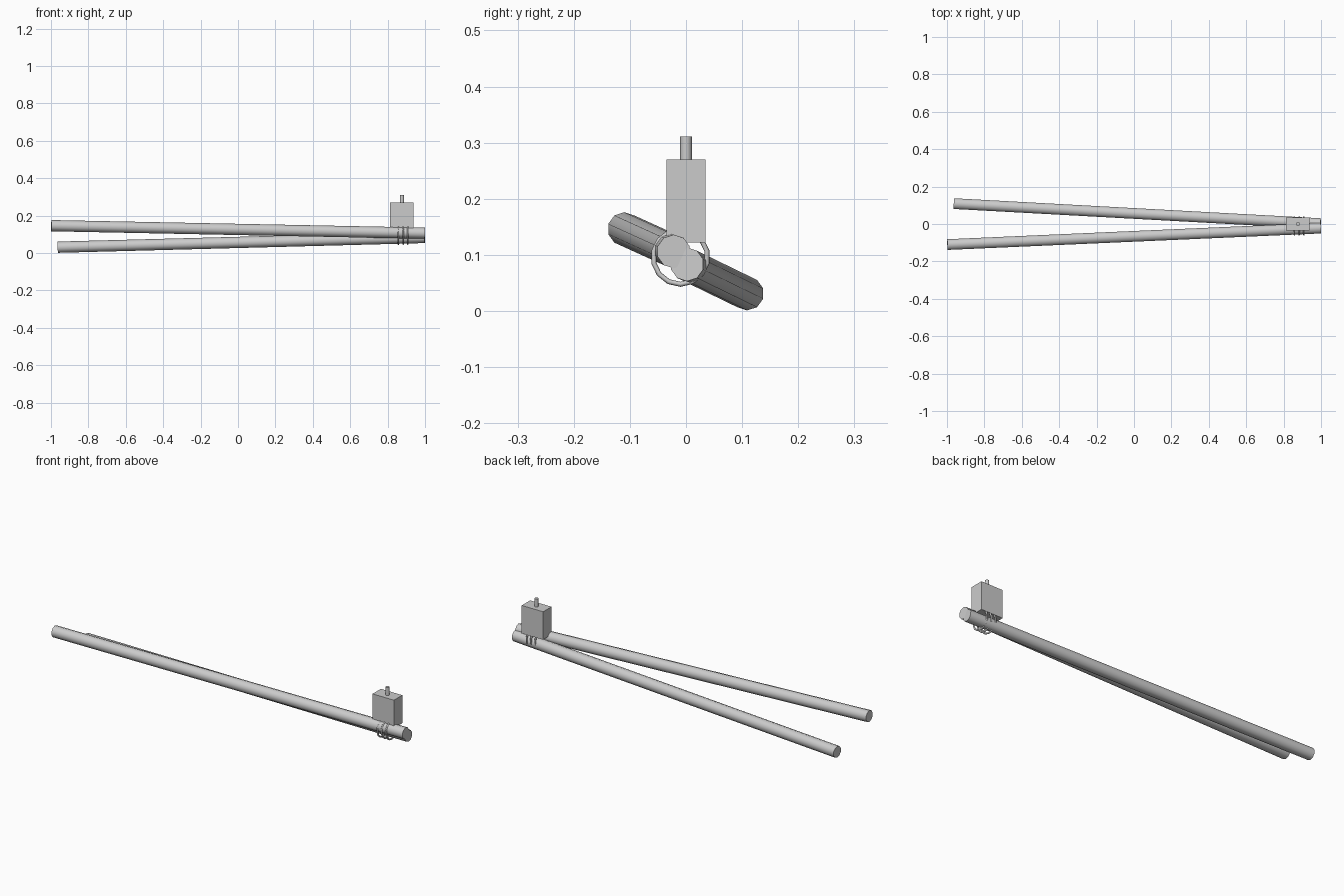
import bpy
import math
from mathutils import Vector, Matrix

cube = bpy.data.objects.get("Cube")
if cube:
    bpy.data.objects.remove(cube, do_unlink=True)

grey = bpy.data.materials.new("plain grey")
grey.diffuse_color = (0.6, 0.6, 0.6, 1)
grey.use_nodes = True
grey.node_tree.nodes["Principled BSDF"].inputs["Base Color"].default_value = (0.6, 0.6, 0.6, 1)


def finish(name, smooth_angle=None):
    obj = bpy.context.object
    obj.name = name
    obj.data.materials.append(grey)
    if smooth_angle:
        bpy.ops.object.shade_smooth_by_angle(angle=math.radians(smooth_angle))
    return obj


def rod(name, start, end, radius, sides):
    """Closed cylinder between two points, with one corner pointing down."""
    start, end = Vector(start), Vector(end)
    axis = (end - start).normalized()
    side = Vector((0, 0, 1)).cross(axis)
    side = side.normalized() if side.length > 0 else Vector((1, 0, 0))
    up = axis.cross(side)
    bpy.ops.mesh.primitive_cylinder_add(vertices=sides, radius=radius,
                                        depth=(end - start).length)
    obj = finish(name, 40)
    turn = Matrix((side, up, axis)).transposed().to_4x4()
    obj.matrix_world = Matrix.Translation((start + end) / 2) @ turn


# Two long rods that cross at the bound end
rod("upper_rod", (-0.998, -0.11, 0.146), (0.998, -0.022, 0.106), 0.03, 10)
rod("lower_rod", (-0.963, 0.109, 0.031), (0.998, 0.002, 0.083), 0.03, 10)

# Box standing on the bound end, with a small pin on top
bpy.ops.mesh.primitive_cube_add(size=1, location=(0.876, 0, 0.196))
box = finish("box")
box.scale = (0.126, 0.07, 0.148)
rod("pin", (0.877, 0, 0.265), (0.877, 0, 0.311), 0.0105, 10)

# Three rings binding the rods
for i in range(3):
    bpy.ops.mesh.primitive_torus_add(major_segments=14, minor_segments=6,
                                     major_radius=0.0485, minor_radius=0.0045,
                                     location=(0.858 + 0.025 * i, -0.01, 0.096),
                                     rotation=(0, math.pi / 2, 0))
    finish(f"binding_ring_{i + 1}", 65)
